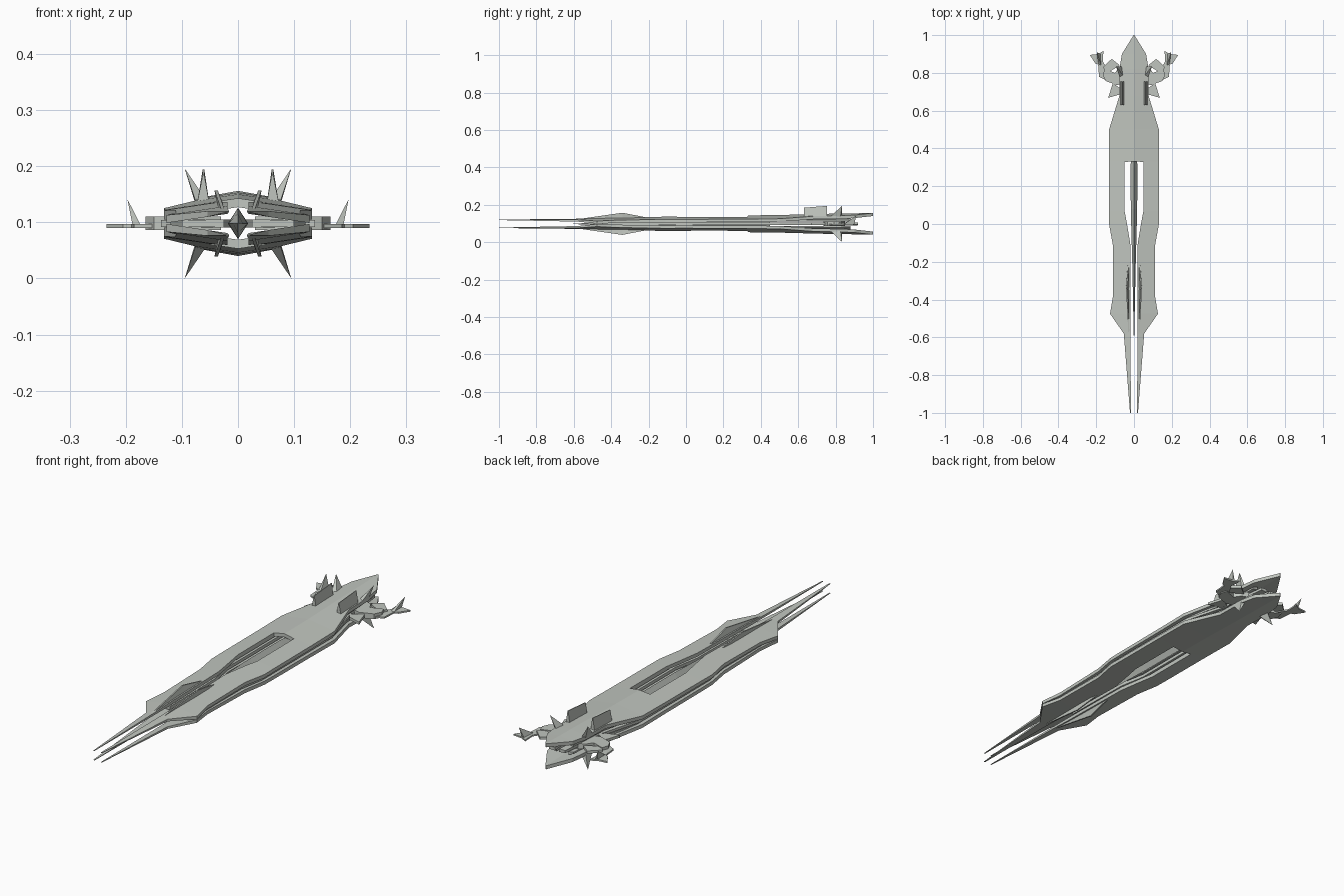
import bpy, bmesh

ZC = 0.098  # height of the ship's middle plane

hull_grey = bpy.data.materials.new("hull_grey")
hull_grey.diffuse_color = (0.53, 0.56, 0.52, 1)


def finish(bm, name, mirror):
    bmesh.ops.recalc_face_normals(bm, faces=bm.faces)
    # open the seam on the centre line so mirrored halves join cleanly
    if mirror[0]:
        seam = [f for f in bm.faces if all(abs(v.co.x) < 1e-5 for v in f.verts)]
        bmesh.ops.delete(bm, geom=seam, context='FACES')
    mesh = bpy.data.meshes.new(name)
    bm.to_mesh(mesh)
    bm.free()
    mesh.materials.append(hull_grey)
    ob = bpy.data.objects.new(name, mesh)
    ob.location.z = ZC
    bpy.context.collection.objects.link(ob)
    if any(mirror):
        mod = ob.modifiers.new("mirror", 'MIRROR')
        mod.use_axis = (mirror[0], False, mirror[1])
        mod.merge_threshold = 0.0002
    return ob


def loft(name, rings, mirror=(True, True)):
    """Skin a list of rings with equal point counts and cap both ends."""
    bm = bmesh.new()
    vs = [[bm.verts.new(p) for p in r] for r in rings]
    n = len(rings[0])
    for a, b in zip(vs, vs[1:]):
        for i in range(n):
            j = (i + 1) % n
            bm.faces.new((a[i], a[j], b[j], b[i]))
    bm.faces.new(vs[0])
    bm.faces.new(vs[-1])
    return finish(bm, name, mirror)


def plate(name, outline, z0, z1, mirror=(True, False)):
    """Flat plate from an xy outline."""
    return loft(name, [[(x, y, z) for x, y in outline] for z in (z0, z1)], mirror)


def spike(name, base, tip, mirror):
    bm = bmesh.new()
    b = [bm.verts.new(p) for p in base]
    t = bm.verts.new(tip)
    bm.faces.new(b)
    for i in range(len(b)):
        bm.faces.new((b[i], b[(i + 1) % len(b)], t))
    return finish(bm, name, mirror)


# Upper and lower hull shells: y, inner x, outer x, ridge height, thickness
SLOPE = 0.15
shell = [
    (1.00, 0, 0.002, 0.058, 0.016),
    (0.90, 0, 0.064, 0.056, 0.016),
    (0.82, 0, 0.077, 0.055, 0.016),
    (0.68, 0, 0.077, 0.052, 0.016),
    (0.50, 0, 0.132, 0.047, 0.016),
    (0.332, 0, 0.132, 0.045, 0.016),
    (0.328, 0.05, 0.132, 0.045, 0.016),
    (0.07, 0.05, 0.132, 0.044, 0.016),
    (0.00, 0.037, 0.132, 0.043, 0.016),
    (-0.11, 0.019, 0.112, 0.041, 0.016),
    (-0.375, 0.019, 0.110, 0.036, 0.015),
    (-0.475, 0.019, 0.127, 0.034, 0.014),
    (-0.58, 0.019, 0.054, 0.030, 0.010),
    (-1.00, 0.016, 0.021, 0.025, 0.002),
]
rings = []
for y, xi, xo, ridge, th in shell:
    zi, zo = ridge - SLOPE * xi, ridge - SLOPE * xo
    rings.append([(xi, y, zi), (xo, y, zo), (xo, y, zo - th), (xi, y, zi - th)])
loft("hull_shells", rings)

# Inner layers: a liner under each shell and a middle deck
liner = [(0.88, 0.03, 0.055), (0.68, 0.03, 0.066), (0.50, 0.052, 0.11),
         (0.00, 0.052, 0.11), (-0.12, 0.03, 0.095), (-0.45, 0.025, 0.09)]
loft("hull_liners", [[(xi, y, 0.030), (xo, y, 0.020), (xo, y, 0.012), (xi, y, 0.016)]
                     for y, xi, xo in liner])
deck = [(0.92, 0.01, 0.04), (0.70, 0.03, 0.066), (0.50, 0.052, 0.12),
        (0.00, 0.052, 0.12), (-0.12, 0.03, 0.10), (-0.45, 0.025, 0.10)]
loft("middle_deck", [[(xi, y, 0.007), (xo, y, 0.006), (xo, y, -0.006), (xi, y, -0.007)]
                     for y, xi, xo in deck], (True, False))

# Central diamond spindle
spindle = [(-0.605, 0.001, 0.001), (-0.22, 0.009, 0.018), (0.08, 0.017, 0.028),
           (0.30, 0.018, 0.028), (0.45, 0.012, 0.02)]
loft("core_spindle", [[(w, y, 0), (0, y, h), (-w, y, 0), (0, y, -h)]
                      for y, w, h in spindle], (False, False))

# Blade fins along the front prongs
fin = [(-0.60, 0.022, 0.026), (-0.34, 0.059, 0.039), (-0.22, 0.036, 0.030)]
loft("prong_fins", [[(x - 0.003, y, z), (x + 0.003, y, z),
                     (0.034, y, 0.020), (0.024, y, 0.020)] for y, z, x in fin])

# Upright wedge fins on the rear deck
loft("deck_fins", [[(0.051, y, 0.035), (0.073, y, 0.035), (0.063, y, z), (0.060, y, z)]
                   for y, z in ((0.63, 0.086), (0.755, 0.096))], (True, False))

# Leaning spikes above and below the rear hull
spike("hull_spikes", [(0.052, 0.78, 0.035), (0.074, 0.77, 0.035),
                      (0.076, 0.825, 0.035), (0.060, 0.835, 0.035)],
      (0.095, 0.835, 0.098), (True, True))

# Rear side arms with claws and thorns
plate("side_arms", [(0.03, 0.85), (0.03, 0.75), (0.09, 0.735), (0.15, 0.757),
                    (0.165, 0.79), (0.155, 0.82), (0.10, 0.80), (0.08, 0.83)],
      -0.012, 0.012)
plate("arm_claws", [(0.12, 0.79), (0.15, 0.762), (0.185, 0.78), (0.19, 0.845),
                    (0.205, 0.85), (0.234, 0.895), (0.19, 0.90), (0.162, 0.916),
                    (0.165, 0.86)], -0.008, -0.001)
plate("arm_blades", [(0.075, 0.84), (0.14, 0.80), (0.165, 0.83), (0.118, 0.874)],
      -0.004, 0.008)
plate("arm_thorns", [(0.06, 0.71), (0.078, 0.685), (0.137, 0.668), (0.112, 0.745)],
      -0.006, 0.006)
spike("claw_spikes", [(0.174, 0.84, -0.002), (0.188, 0.845, -0.002),
                      (0.188, 0.90, -0.002), (0.178, 0.90, -0.002)],
      (0.197, 0.91, 0.043), (True, False))
